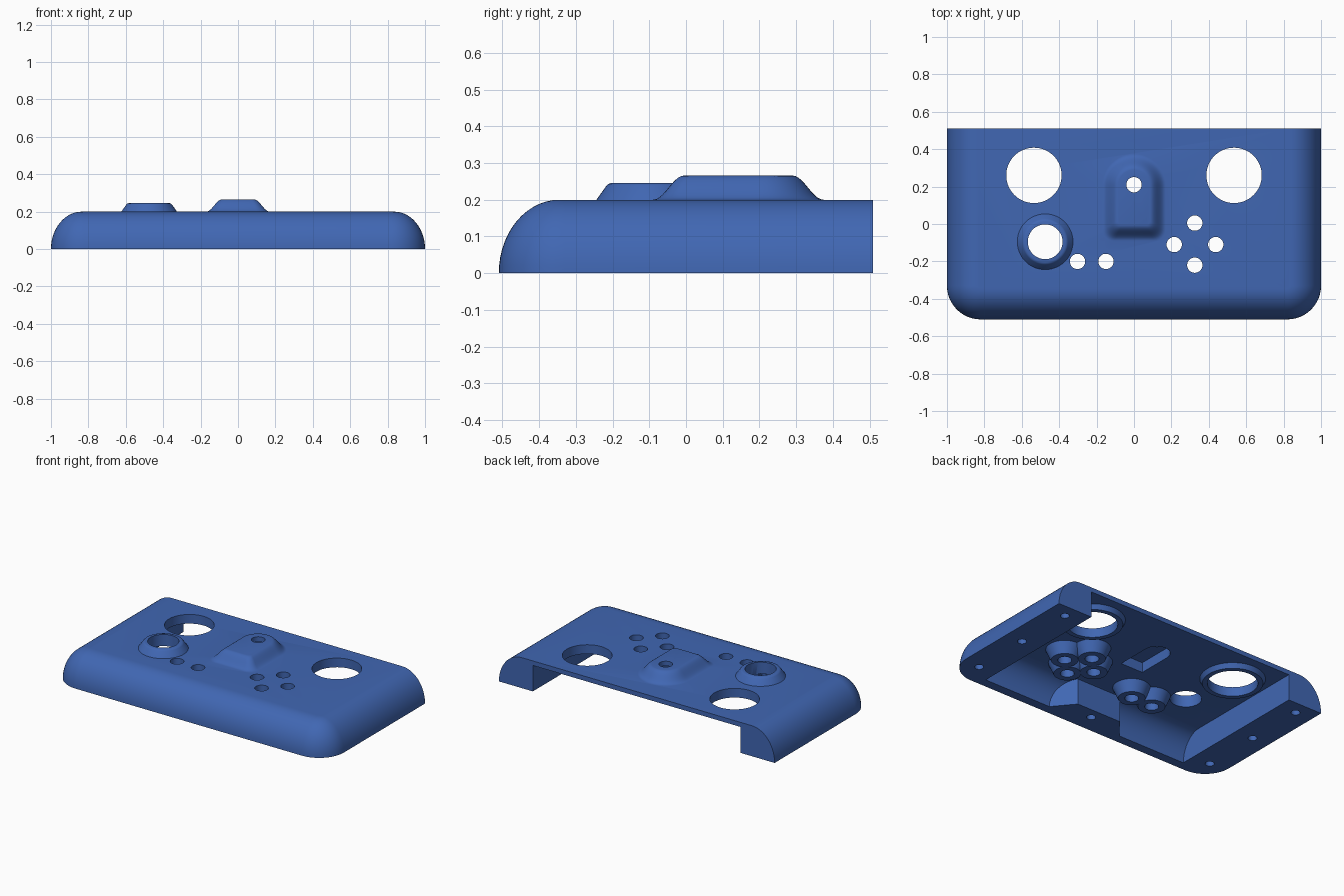
import bpy, bmesh, math
from math import sin, cos, pi

if "Cube" in bpy.data.objects:
    bpy.data.objects.remove(bpy.data.objects["Cube"])

blue = bpy.data.materials.new("blue plastic")
blue.diffuse_color = (0.052, 0.135, 0.45, 1)
blue.use_nodes = True
blue.node_tree.nodes["Principled BSDF"].inputs["Base Color"].default_value = blue.diffuse_color


def loft(name, rings):
    """Closed solid through equal-length rings of 3D points."""
    bm = bmesh.new()
    loops = [[bm.verts.new(p) for p in r] for r in rings]
    n = len(loops[0])
    for a, b in zip(loops, loops[1:]):
        for i in range(n):
            j = (i + 1) % n
            bm.faces.new((a[i], a[j], b[j], b[i]))
    bm.faces.new(loops[0][::-1])
    bm.faces.new(loops[-1])
    bmesh.ops.recalc_face_normals(bm, faces=bm.faces)
    me = bpy.data.meshes.new(name)
    bm.to_mesh(me)
    bm.free()
    ob = bpy.data.objects.new(name, me)
    me.materials.append(blue)
    bpy.context.collection.objects.link(ob)
    return ob


def turned(name, x, y, profile, seg=48):
    """Round solid from (radius, z) pairs."""
    return loft(name, [[(x + r * cos(2 * pi * i / seg), y + r * sin(2 * pi * i / seg), z)
                        for i in range(seg)] for r, z in profile])


def arc(cx, cy, r, a0, a1, n):
    return [(cx + r * cos(math.radians(a0 + (a1 - a0) * i / n)),
             cy + r * sin(math.radians(a0 + (a1 - a0) * i / n))) for i in range(n + 1)]


def at_z(outline, z):
    return [(x, y, z) for x, y in outline]


def combine(target, other, op):
    m = target.modifiers.new("cut", 'BOOLEAN')
    m.object, m.operation, m.solver = other, op, 'EXACT'
    bpy.context.view_layer.objects.active = target
    bpy.ops.object.modifier_apply(modifier=m.name)
    bpy.data.objects.remove(other)


# Outer body: rounded left, right and front, flat at the back
def body_outline(i):
    r = 0.18 - i
    return ([(-1 + i, 0.51)] + arc(-0.82, -0.33, r, 180, 270, 12)
            + arc(0.82, -0.33, r, 270, 360, 12) + [(1 - i, 0.51)])


levels = [pi / 2 * k / 14 for k in range(15)]
shell = loft("case_shell", [at_z(body_outline(0.165 * (1 - cos(a))), 0.2 * sin(a)) for a in levels])

# Cavity, open at the back and bottom, leaving a screw block at the front
section = [(-0.45, -0.05)]
section += [(-0.31 - 0.14 * cos(pi / 2 * k / 10), 0.17 * sin(pi / 2 * k / 10)) for k in range(11)]
section += [(0.6, 0.17), (0.6, -0.05)]
cavity = loft("cavity", [[(x, y, z) for y, z in section] for x in (-0.754, 0.754)])
block = [(-0.31, -0.5), (0.31, -0.5), (0.16, -0.32), (-0.16, -0.32)]
combine(cavity, loft("front_block", [at_z(block, -0.1), at_z(block, 0.25)]), 'DIFFERENCE')
combine(shell, cavity, 'DIFFERENCE')


# Raised centre bump: square front, round back, flared base
def bump_outline(o):
    w, r = 0.085 + o, 0.02 + o * 0.5
    f = -0.005 - o
    return (arc(-w + r, f + r, r, 180, 270, 6) + arc(w - r, f + r, r, 270, 360, 6)
            + arc(0, 0.205, w, 0, 180, 24))


rings = [at_z(bump_outline(0.085), 0.185)]
for k in range(11):
    t = k / 10
    rings.append(at_z(bump_outline(0.085 * (1 - t)), 0.2 + 0.066 * (1 - cos(pi * t)) / 2))
combine(shell, loft("centre_bump", rings), 'UNION')

# Conical stick collar on top
STICK = (-0.475, -0.095)
combine(shell, turned("stick_collar", *STICK, [(0.149, 0.185), (0.149, 0.2), (0.122, 0.238),
                                               (0.117, 0.243), (0.108, 0.246)]), 'UNION')

# Tapered button guides and screen-hole collars on the underside
buttons = [(0.325, 0.005), (0.215, -0.11), (0.437, -0.11), (0.325, -0.22),
           (-0.302, -0.2), (-0.15, -0.2)]
for x, y in buttons:
    combine(shell, turned("button_guide", x, y, [(0.08, 0.1), (0.118, 0.185)], 40), 'UNION')
large = [(-0.535, 0.26), (0.535, 0.26)]
for x, y in large:
    combine(shell, turned("hole_collar", x, y, [(0.178, 0.14), (0.2, 0.185)]), 'UNION')

# Pocket under the bump
pocket = [(-0.08, -0.02), (0.08, -0.02)] + arc(0, 0.205, 0.08, 0, 180, 16)
combine(shell, loft("bump_pocket", [at_z(pocket, 0.1), at_z(pocket, 0.235)]), 'DIFFERENCE')

# Through holes
holes = [(x, y, 0.041, 32) for x, y in buttons] + [(0, 0.21, 0.041, 32)]
holes += [(x, y, 0.148, 64) for x, y in large] + [(*STICK, 0.093, 48)]
for x, y, r, seg in holes:
    combine(shell, turned("hole", x, y, [(r, 0.05), (r, 0.4)], seg), 'DIFFERENCE')

# Blind screw holes in the bottom rim
screws = [(s * 0.88, y) for s in (-1, 1) for y in (-0.36, 0.03, 0.42)] + [(0, -0.39)]
for x, y in screws:
    combine(shell, turned("screw_hole", x, y, [(0.027, -0.05), (0.027, 0.1)], 20), 'DIFFERENCE')

# Smooth the curved walls, keep edges crisp
bpy.ops.object.select_all(action='DESELECT')
shell.select_set(True)
bpy.context.view_layer.objects.active = shell
bpy.ops.object.shade_smooth_by_angle(angle=math.radians(30))
